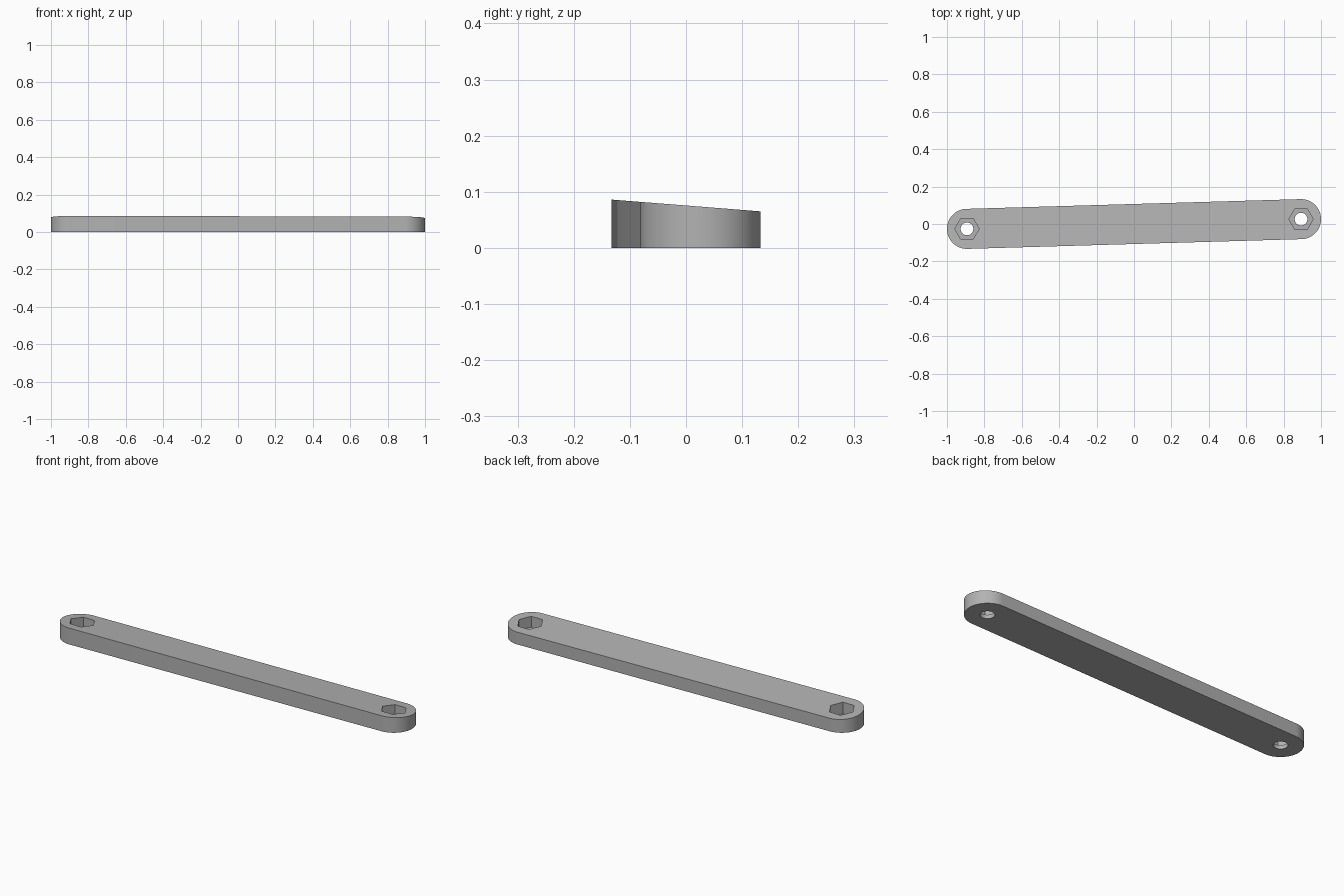
import bpy
import bmesh
from math import pi, cos, sin, radians

if "Cube" in bpy.data.objects:
    bpy.data.objects.remove(bpy.data.objects["Cube"])

END_X, END_Y, END_R = 0.893, 0.026, 0.107   # centre and radius of the rounded ends
FLOOR = 0.02                                # thickness left below the hex pockets
ENDS = [(-END_X, -END_Y), (END_X, END_Y)]

grey = bpy.data.materials.new("Light grey")
grey.use_nodes = True
colour = (0.45, 0.45, 0.45, 1)
grey.diffuse_color = colour
grey.node_tree.nodes["Principled BSDF"].inputs["Base Color"].default_value = colour


def arc(cx, cy, r, start, end, steps):
    """Points along a circular arc, both ends included."""
    angles = [start + (end - start) * i / steps for i in range(steps + 1)]
    return [(cx + r * cos(a), cy + r * sin(a)) for a in angles]


def prism(name, outline, bottom, top):
    """Solid over an outline; top is a height function of y."""
    bm = bmesh.new()
    base = bm.faces.new([bm.verts.new((x, y, bottom)) for x, y in outline])
    lid = bmesh.ops.extrude_face_region(bm, geom=[base])["geom"]
    for v in lid:
        if isinstance(v, bmesh.types.BMVert):
            v.co.z = top(v.co.y)
    bmesh.ops.recalc_face_normals(bm, faces=bm.faces)
    mesh = bpy.data.meshes.new(name)
    bm.to_mesh(mesh)
    bm.free()
    mesh.materials.append(grey)
    obj = bpy.data.objects.new(name, mesh)
    bpy.context.collection.objects.link(obj)
    return obj


# Link bar with rounded ends and a top sloping down to the back
outline = (arc(*ENDS[1], END_R, -pi / 2, pi / 2, 32)
           + arc(*ENDS[0], END_R, pi / 2, 3 * pi / 2, 32))
bar = prism("link_bar", outline, 0, lambda y: 0.0755 - 0.079 * y)

# Hex nut pockets and round bolt holes at both ends
cutters = []
for x, y in ENDS:
    hexagon = arc(x, y, 0.065, 0, 2 * pi, 6)[:-1]
    circle = arc(x, y, 0.034, 0, 2 * pi, 32)[:-1]
    cutters.append(prism("nut_pocket_cutter", hexagon, FLOOR, lambda y: 0.2))
    cutters.append(prism("bolt_hole_cutter", circle, -0.1, lambda y: 0.2))

bpy.ops.object.select_all(action="DESELECT")
bpy.context.view_layer.objects.active = bar
bar.select_set(True)
for cutter in cutters:
    cutter.hide_render = True
    mod = bar.modifiers.new("Cut", "BOOLEAN")
    mod.operation = "DIFFERENCE"
    mod.solver = "EXACT"
    mod.object = cutter
    bpy.ops.object.modifier_apply(modifier=mod.name)
    bpy.data.objects.remove(cutter)

bpy.ops.object.shade_smooth_by_angle(angle=radians(30))
